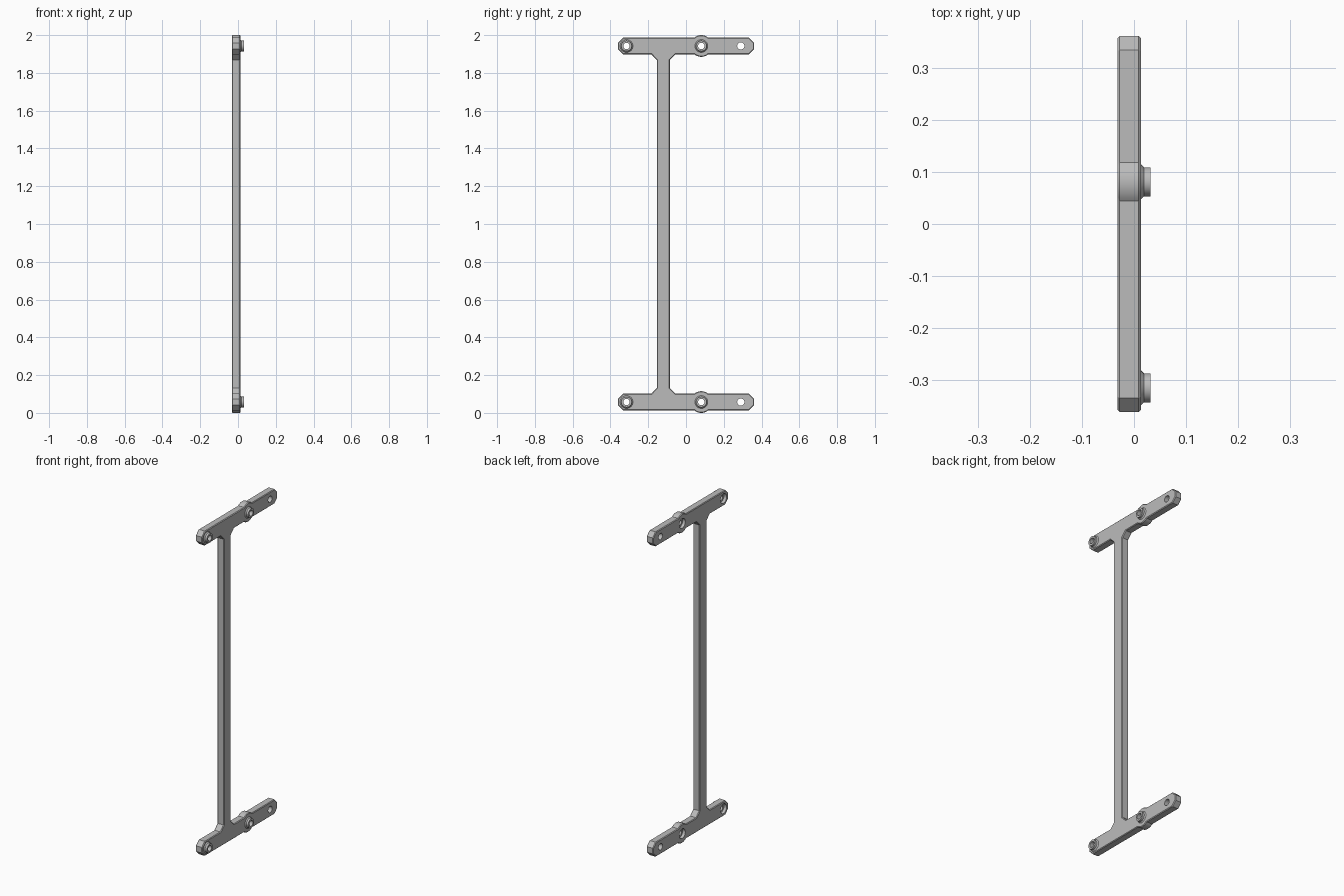
import bpy, bmesh, math

if "Cube" in bpy.data.objects:
    bpy.data.objects.remove(bpy.data.objects["Cube"])

BACK, FACE, TIP = -0.032, 0.013, 0.0315   # plate back, plate face, stud tip (x)
HZ = 0.0575                               # height of the lower hole row
STUD_Y = (-0.315, 0.081)                  # studs with sockets behind them
HOLE_Y = 0.29                             # plain through hole

grey = bpy.data.materials.new("grey")
grey.diffuse_color = (0.5, 0.5, 0.5, 1)
grey.use_nodes = True
grey.node_tree.nodes["Principled BSDF"].inputs["Base Color"].default_value = grey.diffuse_color


def finish(name, bm, smooth=True):
    me = bpy.data.meshes.new(name)
    bmesh.ops.recalc_face_normals(bm, faces=bm.faces[:])
    bm.to_mesh(me)
    bm.free()
    me.materials.append(grey)
    ob = bpy.data.objects.new(name, me)
    bpy.context.collection.objects.link(ob)
    if smooth:
        shade(ob)
    return ob


def shade(ob):
    bpy.ops.object.select_all(action='DESELECT')
    ob.select_set(True)
    bpy.context.view_layer.objects.active = ob
    bpy.ops.object.shade_smooth_by_angle(angle=math.radians(30))


def lathe(name, profile, y, z, n=32, smooth=True):
    """Revolve a closed (x, radius) profile about an x-parallel axis."""
    bm = bmesh.new()
    rings = []
    for x, r in profile:
        rings.append([bm.verts.new((x, y + r * math.cos(2 * math.pi * i / n),
                                    z + r * math.sin(2 * math.pi * i / n)))
                      for i in range(n)])
    for a, b in zip(rings, rings[1:] + rings[:1]):
        for i in range(n):
            j = (i + 1) % n
            bm.faces.new((a[i], a[j], b[j], b[i]))
    return finish(name, bm, smooth)


def arc(sign, cy, r=0.0575, h=0.044, n=10):
    """Part of the round boss that stands out above or below the bar."""
    a = math.acos(h / r)
    return [(cy + r * math.sin(a - 2 * a * i / n) * -sign,
             HZ + sign * r * math.cos(a - 2 * a * i / n)) for i in range(n + 1)]


# Frame outline: lower half, then its mirror image
lo, hi, e, c = HZ - 0.044, HZ + 0.044, 0.361, 0.027
half = [(-0.154, 0.132), (-0.184, hi), (-e + c, hi), (-e, hi - c), (-e, lo + c), (-e + c, lo)]
half += arc(-1, STUD_Y[1])[::-1] if arc(-1, STUD_Y[1])[0][0] > arc(-1, STUD_Y[1])[-1][0] else arc(-1, STUD_Y[1])
half += [(e - c, lo), (e, lo + c), (e, hi - c), (e - c, hi)]
half += sorted(arc(1, STUD_Y[1]), reverse=True)
half += [(-0.055, hi), (-0.085, 0.132)]
outline = half + [(y, 2 - z) for y, z in reversed(half)]

bm = bmesh.new()
base = bm.faces.new([bm.verts.new((BACK, y, z)) for y, z in outline])
ext = bmesh.ops.extrude_face_region(bm, geom=[base])
bmesh.ops.translate(bm, vec=(FACE - BACK, 0, 0),
                    verts=[v for v in ext["geom"] if isinstance(v, bmesh.types.BMVert)])
frame = finish("frame", bm, False)
bev = frame.modifiers.new("edge_chamfer", 'BEVEL')
bev.width, bev.segments = 0.004, 1
bev.limit_method, bev.angle_limit = 'ANGLE', math.radians(60)


def solid_cutter(name, profile, y, z):
    """Closed revolved cutter with tiny end radii filled by caps."""
    bm = bmesh.new()
    n, rings = 32, []
    for x, r in profile:
        rings.append([bm.verts.new((x, y + r * math.cos(2 * math.pi * i / n),
                                    z + r * math.sin(2 * math.pi * i / n)))
                      for i in range(n)])
    for a, b in zip(rings, rings[1:]):
        for i in range(n):
            j = (i + 1) % n
            bm.faces.new((a[i], a[j], b[j], b[i]))
    bm.faces.new(rings[0])
    bm.faces.new(rings[-1])
    ob = finish(name, bm, False)
    ob.hide_render = True
    cut = frame.modifiers.new(name, 'BOOLEAN')
    cut.operation, cut.solver, cut.object = 'DIFFERENCE', 'EXACT', ob
    return ob


cutters = []
for row, z in (("lower", HZ), ("upper", 2 - HZ)):
    # Plain hole at the rear end of each bar
    cutters.append(solid_cutter(row + "_hole_cutter", [(-0.1, 0.019), (0.1, 0.019)], HOLE_Y, z))
    for place, y in zip(("front", "middle"), STUD_Y):
        # Socket on the back side, narrowing to the bore
        cutters.append(solid_cutter(f"{row}_{place}_socket_cutter",
                       [(-0.1, 0.029), (-0.014, 0.029), (-0.014, 0.017), (0.1, 0.017)], y, z))
        # Hollow stud with a flared collar
        lathe(f"{row}_{place}_stud",
              [(FACE - 0.003, 0.017), (FACE - 0.003, 0.034), (FACE, 0.034), (FACE + 0.006, 0.028),
               (TIP, 0.028), (TIP, 0.017)], y, z)

# Apply the cuts and remove the helpers
dg = bpy.context.evaluated_depsgraph_get()
done = bpy.data.meshes.new_from_object(frame.evaluated_get(dg))
frame.modifiers.clear()
frame.data = done
for ob in cutters:
    bpy.data.objects.remove(ob)
shade(frame)
